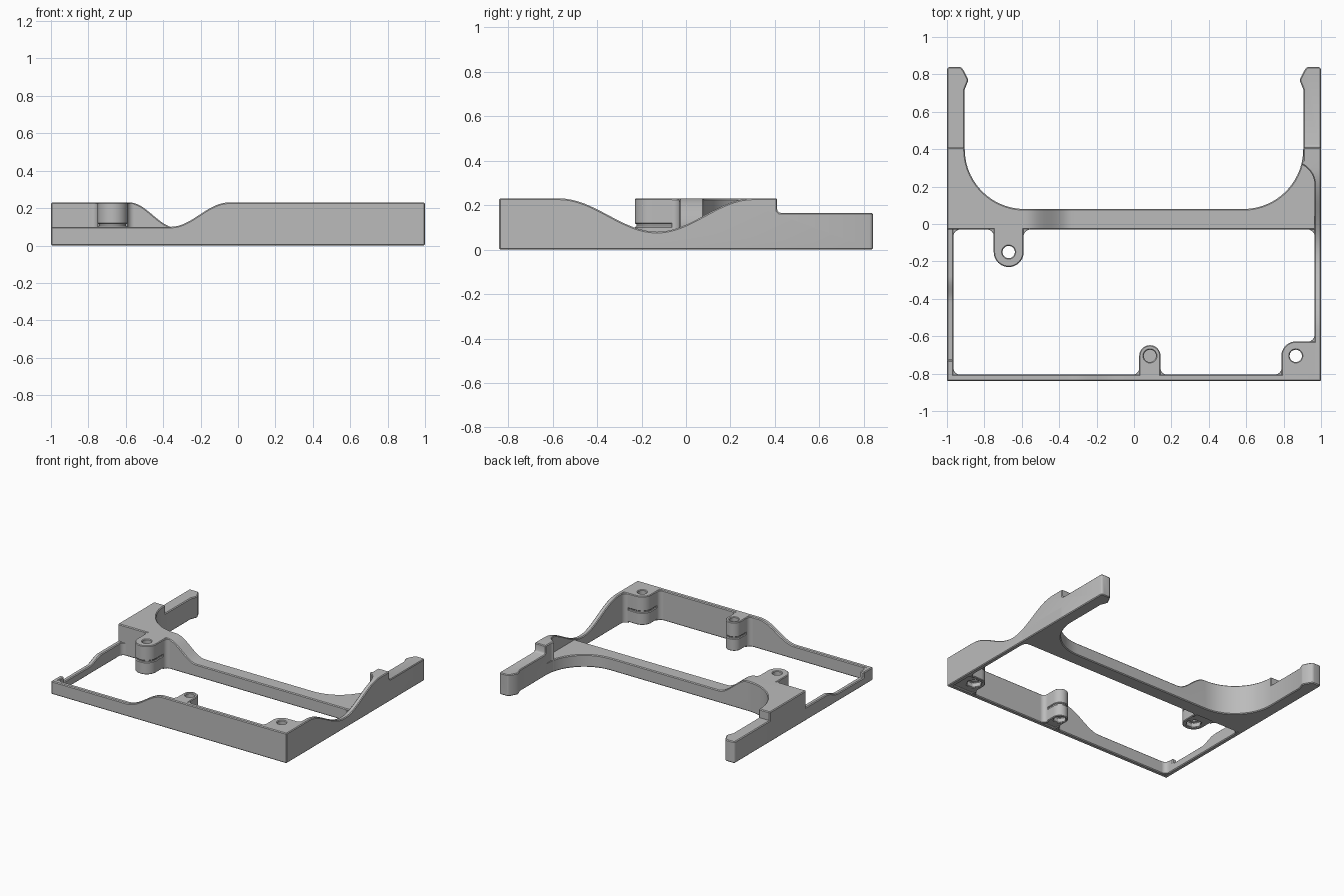
import bpy, bmesh
from math import cos, sin, pi, radians

cube = bpy.data.objects.get("Cube")
if cube:
    bpy.data.objects.remove(cube, do_unlink=True)

grey = bpy.data.materials.new("matte_grey")
grey.use_nodes = True
COLOUR = (0.5, 0.5, 0.5, 1)
grey.diffuse_color = COLOUR
grey.node_tree.nodes["Principled BSDF"].inputs["Base Color"].default_value = COLOUR

TOP, LOW = 0.23, 0.095
IN_X, FRONT, IN_FRONT, BAR = 0.965, -0.84, -0.805, -0.03


def arc(cx, cy, r, start, end, n=14):
    angles = [radians(start + (end - start) * i / n) for i in range(n + 1)]
    return [(cx + r * cos(a), cy + r * sin(a)) for a in angles]


def wave(a, za, b, zb, n=16):
    """Smooth S-shaped ramp from (a, za) to (b, zb)."""
    return [(a + (b - a) * i / n, za + (zb - za) * (1 - cos(pi * i / n)) / 2)
            for i in range(n + 1)]


def prism(name, pts, lo, hi, axis="z"):
    """Extrude a closed outline along an axis."""
    place = {"x": lambda a, b: (lo, a, b), "y": lambda a, b: (a, lo, b),
             "z": lambda a, b: (a, b, lo)}[axis]
    bm = bmesh.new()
    face = bm.faces.new([bm.verts.new(place(a, b)) for a, b in pts])
    out = bmesh.ops.extrude_face_region(bm, geom=[face])
    shift = [hi - lo if axis == k else 0 for k in "xyz"]
    bmesh.ops.translate(bm, vec=shift,
                        verts=[v for v in out["geom"] if isinstance(v, bmesh.types.BMVert)])
    bmesh.ops.recalc_face_normals(bm, faces=bm.faces)
    mesh = bpy.data.meshes.new(name)
    bm.to_mesh(mesh)
    bm.free()
    mesh.materials.append(grey)
    obj = bpy.data.objects.new(name, mesh)
    bpy.context.collection.objects.link(obj)
    return obj


def bake(obj):
    graph = bpy.context.evaluated_depsgraph_get()
    mesh = bpy.data.meshes.new_from_object(obj.evaluated_get(graph))
    obj.modifiers.clear()
    obj.data = mesh


def combine(obj, tool, operation):
    mod = obj.modifiers.new("combine", "BOOLEAN")
    mod.operation, mod.solver, mod.object = operation, "EXACT", tool
    bake(obj)
    bpy.data.objects.remove(tool, do_unlink=True)


def finish(obj, width=0.006):
    """Fine edge chamfer and smooth curved walls."""
    mod = obj.modifiers.new("chamfer", "BEVEL")
    mod.width, mod.segments, mod.limit_method = width, 1, "ANGLE"
    mod.angle_limit = radians(35)
    bake(obj)
    bpy.ops.object.select_all(action="DESELECT")
    obj.select_set(True)
    bpy.context.view_layer.objects.active = obj
    bpy.ops.object.shade_smooth_by_angle(angle=radians(25))


# Front wall: low on the right-hand end, rising to full height
finish(prism("front_wall", [(1, 0), (-1, 0), (-1, 0.1)] + wave(-0.36, 0.1, -0.05, TOP)
             + [(1, TOP)], FRONT, IN_FRONT, "y"))

# Low side wall with a shallow notch
finish(prism("low_side_wall", [(FRONT, 0), (FRONT, 0.1), (-0.73, 0.1), (-0.73, 0.06)]
             + wave(-0.42, 0.06, -0.28, 0.1, 8) + [(0, 0.1), (0, 0)],
             -1, -IN_X, "x"))

# Snap hook outline shared by both arms, from outer tip to arm root
hook = [(1, 0.83), (0.99, 0.84), (0.925, 0.84), (0.91, 0.82),
        (0.885, 0.77), (0.905, 0.72)]

# Wavy side wall with its corner thickening and snap arm
side = prism("wavy_side_wall_and_arm", [(FRONT, 0), (FRONT, TOP)]
             + wave(-0.57, TOP, -0.13, 0.08) + wave(-0.13, 0.08, 0.3, TOP)[1:]
             + [(0.41, TOP), (0.41, 0.175), (0.42, 0.165), (0.84, 0.165), (0.84, 0)],
             0.8, 1, "x")
plan = prism("plan", [(1, FRONT)] + hook + [(0.905, 0.34), (0.895, 0.33)]
             + arc(0.845, 0.21, 0.12, 65, 0, 8) + [(IN_X, FRONT)], -0.1, 0.5)
combine(side, plan, "INTERSECT")
finish(side)

# Opposite snap arm
finish(prism("plain_arm", [(-x, y) for x, y in hook] + [(-0.905, 0.38), (-1, 0.38)],
             0, 0.165))

# Crossbar with rounded rear corners, lowered along most of its length
bar = prism("crossbar", [(-1, BAR), (1, BAR), (1, 0.41), (0.905, 0.41)]
            + arc(0.585, 0.40, 0.32, 0, -90) + arc(-0.585, 0.40, 0.32, -90, -180)
            + [(-0.905, 0.41), (-1, 0.41)], 0, TOP)
dip = prism("dip", [(-0.6, 0.4), (-0.6, TOP + 0.001)] + wave(-0.58, TOP, -0.33, LOW)
            + [(1.1, LOW), (1.1, 0.4)], -0.2, 0.6, "y")
combine(bar, dip, "DIFFERENCE")
finish(bar)


def boss(name, outline, neck, x, y, pocket):
    """Screw boss with a groove, through hole and nut pocket."""
    for part, pts, lo, hi in (("lower", outline, 0.01, 0.105), ("neck", neck, 0.1, 0.12),
                              ("upper", outline, 0.115, TOP)):
        obj = prism(name + "_" + part, pts, lo, hi)
        combine(obj, prism("hole", arc(x, y, 0.033, 0, 345, 23), -0.1, 0.5), "DIFFERENCE")
        if part == "lower":
            combine(obj, prism("nut", arc(x, y, pocket, 0, 300, 5), -0.1, 0.05), "DIFFERENCE")
        finish(obj, 0.005)


def tab(x, y, r, root, shrink=0.0):
    """Round-ended tab reaching from a wall at y = root."""
    s = 1 if y > root else -1
    r -= shrink
    return [(x + r, root)] + arc(x, y, r, 0, 180 * s, 20) + [(x - r, root)]


def corner_tab(x, y, r, shrink=0.0):
    r -= shrink
    return [(0.98, y + r)] + arc(x, y, r, 90, 180) + [(x - r, -0.82), (0.98, -0.82)]


boss("crossbar_boss", tab(-0.67, -0.15, 0.08, 0), tab(-0.67, -0.15, 0.08, 0, 0.008),
     -0.67, -0.15, 0.055)
boss("front_boss", tab(0.085, -0.705, 0.057, -0.82), tab(0.085, -0.705, 0.057, -0.82, 0.008),
     0.085, -0.705, 0.046)
boss("corner_boss", corner_tab(0.865, -0.705, 0.077), corner_tab(0.865, -0.705, 0.077, 0.008),
     0.865, -0.705, 0.055)


def fillet(name, x, y, sx, sy, top, r=0.035):
    """Concave corner filler; sx and sy point into the open space."""
    curve = arc(r, r, r, 180, 270, 8)
    finish(prism(name, [(x - 0.01 * sx, y - 0.01 * sy)]
                 + [(x + sx * a, y + sy * b) for a, b in
                    [(-0.01, r)] + curve + [(r, -0.01)]], 0.003, top), 0.002)


# Rounded inner corners of the frame and beside the bosses
for i, (x, y, sx, sy, top) in enumerate((
        (-IN_X, IN_FRONT, 1, 1, 0.097), (-IN_X, BAR, 1, -1, 0.097),
        (IN_X, BAR, -1, -1, 0.082), (-0.59, BAR, 1, -1, TOP - 0.004),
        (-0.75, BAR, -1, -1, TOP - 0.004), (0.142, IN_FRONT, 1, 1, TOP - 0.004),
        (0.028, IN_FRONT, -1, 1, TOP - 0.004), (0.788, IN_FRONT, -1, 1, TOP - 0.004),
        (IN_X, -0.628, -1, 1, TOP - 0.004))):
    fillet("corner_fillet_%d" % (i + 1), x, y, sx, sy, top)
